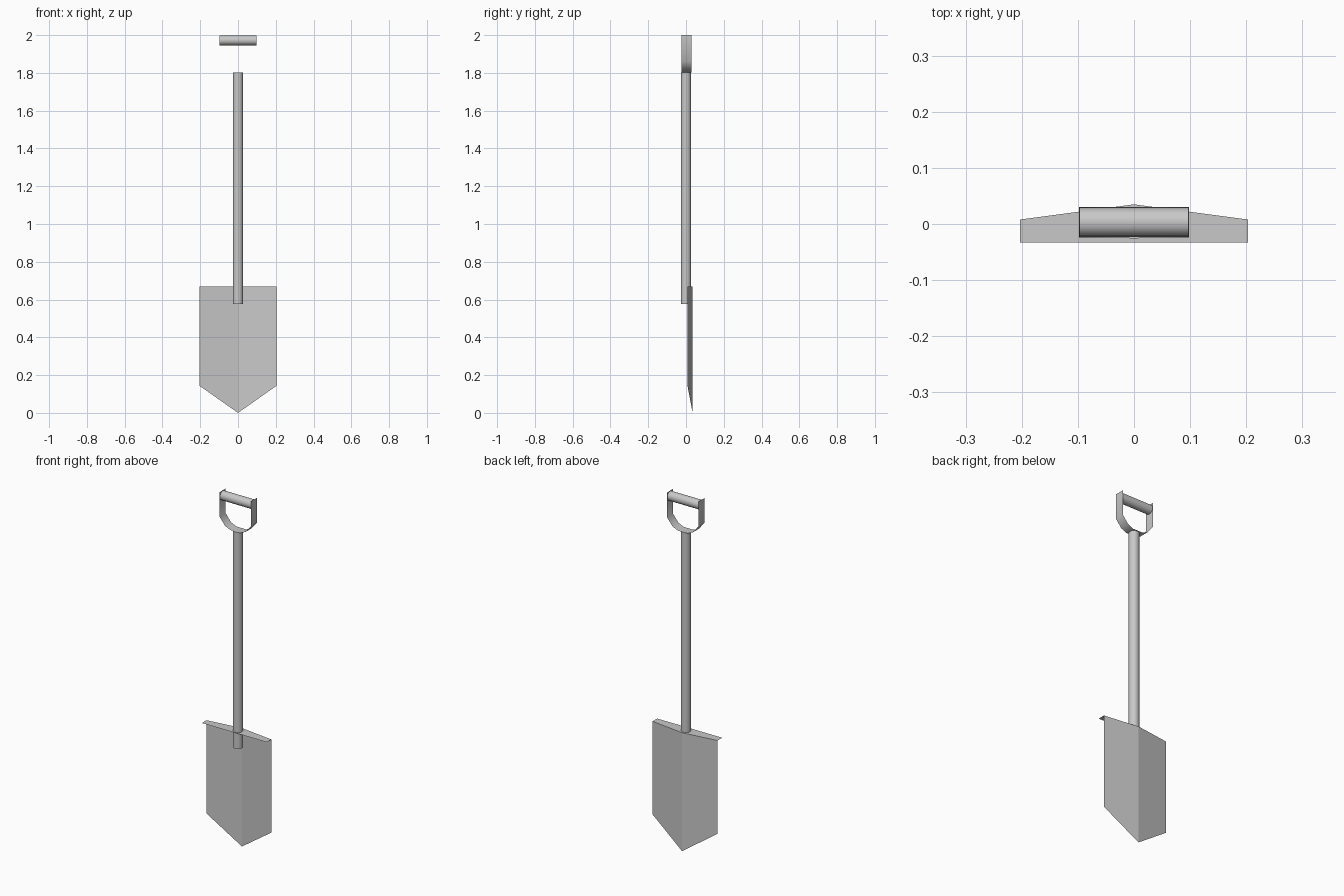
import bpy, bmesh, math
from mathutils import Matrix

if "Cube" in bpy.data.objects:
    bpy.data.objects.remove(bpy.data.objects["Cube"])

grey = bpy.data.materials.new("steel grey")
grey.diffuse_color = (0.58, 0.58, 0.58, 1)
grey.use_nodes = True
grey.node_tree.nodes["Principled BSDF"].inputs["Base Color"].default_value = grey.diffuse_color


def finish(name, bm, smooth=None):
    mesh = bpy.data.meshes.new(name)
    bm.normal_update()
    bm.to_mesh(mesh)
    bm.free()
    mesh.materials.append(grey)
    ob = bpy.data.objects.new(name, mesh)
    bpy.context.collection.objects.link(ob)
    if smooth:
        bpy.ops.object.select_all(action='DESELECT')
        ob.select_set(True)
        bpy.context.view_layer.objects.active = ob
        bpy.ops.object.shade_smooth_by_angle(angle=math.radians(smooth))
    return ob


def rod(name, radius, length, matrix):
    bm = bmesh.new()
    bmesh.ops.create_cone(bm, cap_ends=True, segments=16, radius1=radius,
                          radius2=radius, depth=length, matrix=matrix)
    return finish(name, bm, 40)


# Shaft, reaching a little way down in front of the blade
z0, z1 = 0.577, 1.802
rod("shaft", 0.027, z1 - z0, Matrix.Translation((0, 0, (z0 + z1) / 2)))

# Grip bar across the handle
rod("grip", 0.026, 0.194, Matrix.Translation((0, 0.003, 1.972))
    @ Matrix.Rotation(math.pi / 2, 4, 'Y'))

# Thin bent strap forming the D handle
half = [(0.098, 2.0), (0.098, 1.86), (0.064, 1.818), (0.03, 1.803)]
path = half + [(-x, z) for x, z in reversed(half)]
bm = bmesh.new()
rows = [[bm.verts.new((x, y, z)) for y in (-0.024, 0.030)] for x, z in path]
for a, b in zip(rows, rows[1:]):
    bm.faces.new((a[0], a[1], b[1], b[0]))
finish("handle_strap", bm, 50)

# Thin pointed blade, creased down the middle
W, TOP, EDGE_Y, RIDGE_Y = 0.203, 0.67, 0.008, 0.035
bm = bmesh.new()
ridge_top = bm.verts.new((0, RIDGE_Y, TOP))
tip = bm.verts.new((0, RIDGE_Y, 0))
for s in (-1, 1):
    corner = bm.verts.new((s * W, EDGE_Y, TOP))
    shoulder = bm.verts.new((s * W, EDGE_Y, 0.143))
    f = [ridge_top, corner, shoulder, tip]
    bm.faces.new(f if s < 0 else f[::-1])
finish("blade", bm)

# Flat foot tread folded forward along the top of the blade
bm = bmesh.new()
bm.faces.new([bm.verts.new((x, y, TOP)) for x, y in
              ((-W, -0.033), (W, -0.033), (W, EDGE_Y), (0, RIDGE_Y), (-W, EDGE_Y))])
finish("foot_tread", bm)
